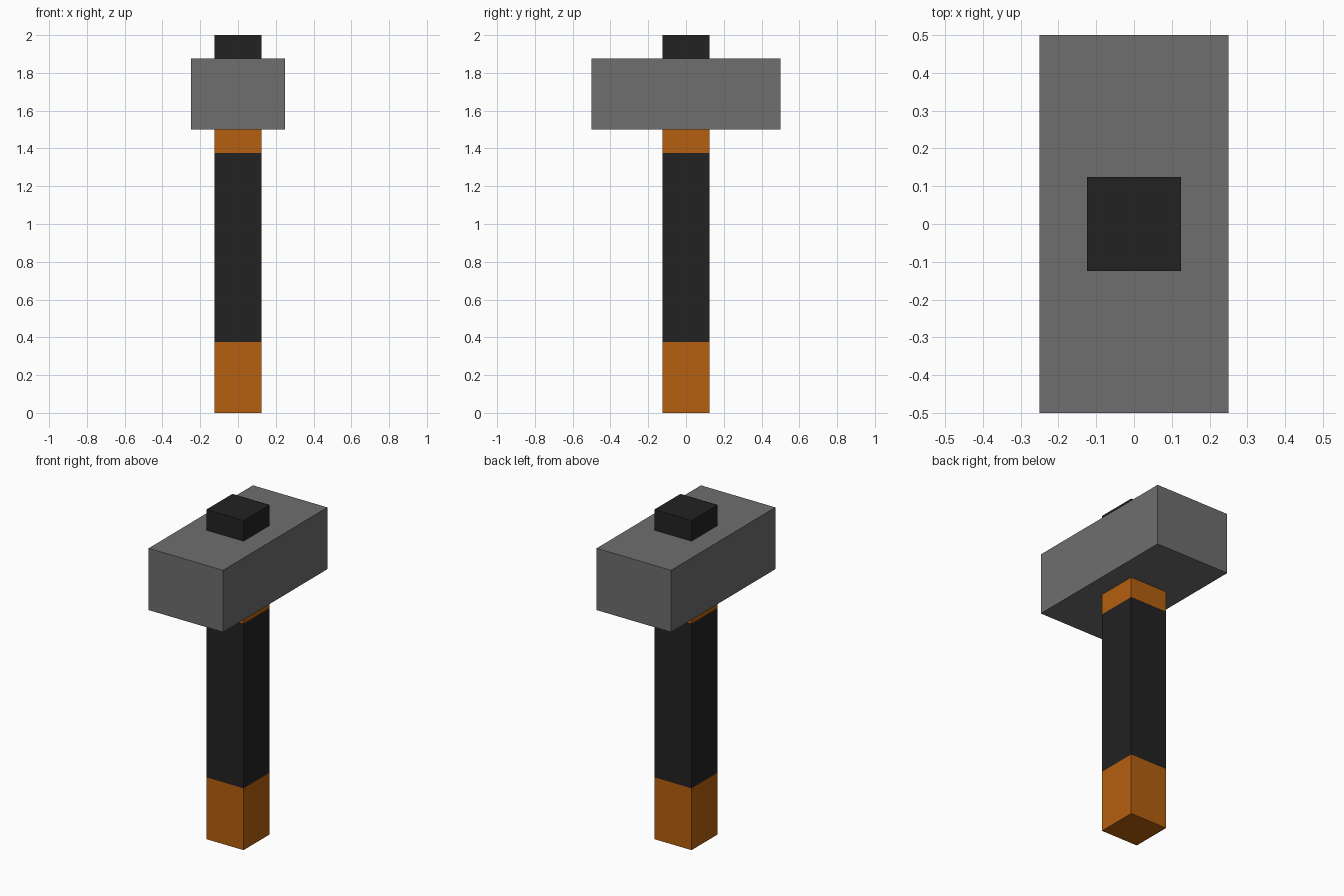
import bpy
import bmesh
from mathutils import Matrix

if "Cube" in bpy.data.objects:
    bpy.data.objects.remove(bpy.data.objects["Cube"])


def material(name, rgb):
    m = bpy.data.materials.new(name)
    m.diffuse_color = (*rgb, 1.0)
    m.use_nodes = True
    m.node_tree.nodes["Principled BSDF"].inputs["Base Color"].default_value = m.diffuse_color
    return m


grey = material("steel grey", (0.156, 0.156, 0.156))
black = material("grip black", (0.016, 0.016, 0.016))
orange = material("wood orange", (0.462, 0.114, 0.0044))


def box(name, size, z0, mats, cuts=(), rule=None):
    """Box standing on z0, cut at the given heights and coloured by height."""
    bm = bmesh.new()
    bmesh.ops.create_cube(bm, size=1.0, matrix=Matrix.Translation((0, 0, z0 + size[2] / 2))
                          @ Matrix.Diagonal((*size, 1)))
    for z in cuts:
        bmesh.ops.bisect_plane(bm, geom=bm.verts[:] + bm.edges[:] + bm.faces[:],
                               plane_co=(0, 0, z), plane_no=(0, 0, 1))
    if rule:
        for f in bm.faces:
            f.material_index = rule(f.calc_center_median().z)
    mesh = bpy.data.meshes.new(name)
    bm.to_mesh(mesh)
    bm.free()
    for m in mats:
        mesh.materials.append(m)
    ob = bpy.data.objects.new(name, mesh)
    bpy.context.collection.objects.link(ob)
    return ob


# Handle: orange wood with a black grip and a black end above the head
box("handle", (0.25, 0.25, 2.0), 0.0, [orange, black], cuts=(0.375, 1.375, 1.875),
    rule=lambda z: int(0.375 < z < 1.375 or z > 1.875))

# Hammer head
box("hammer_head", (0.5, 1.0, 0.375), 1.5, [grey])
